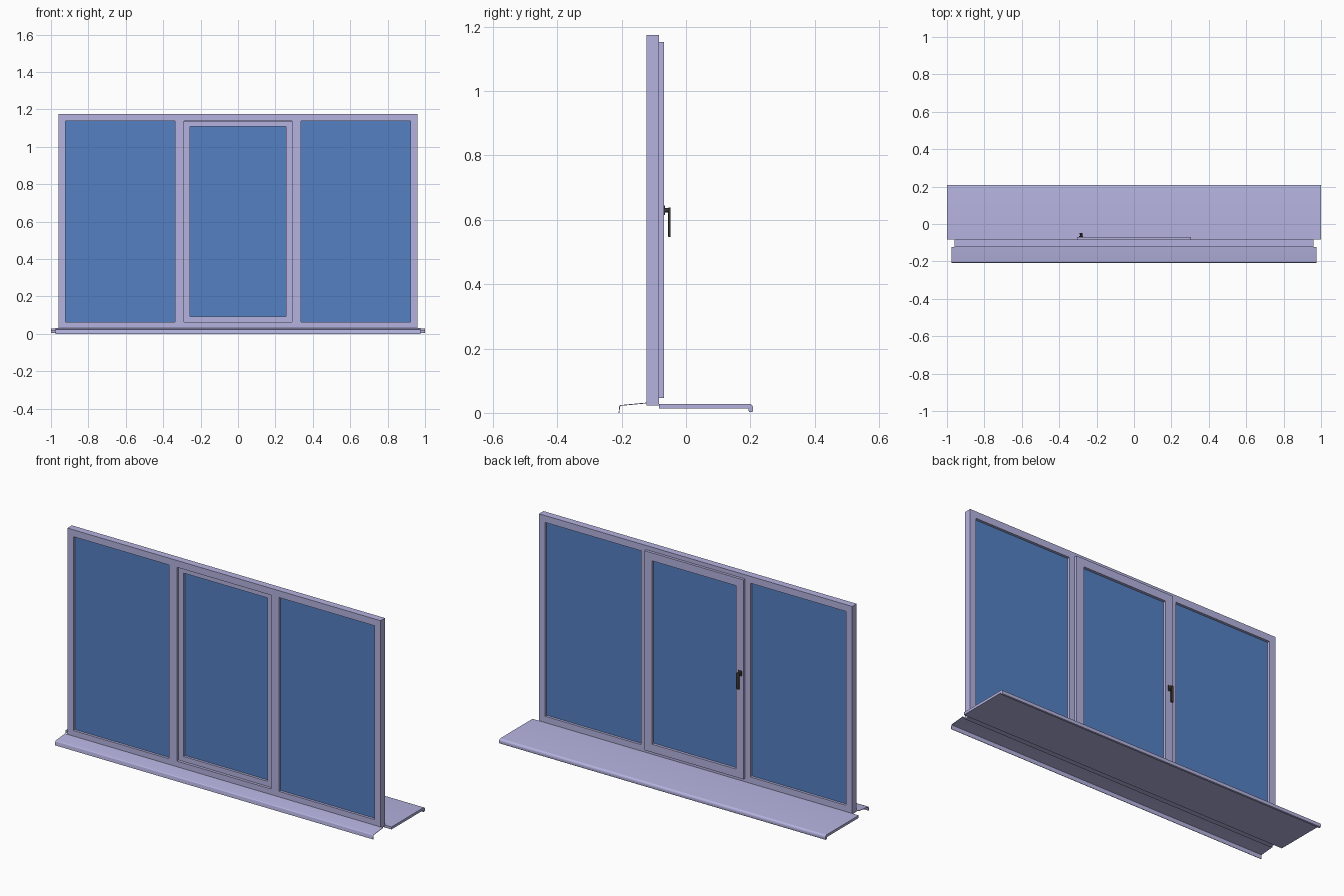
import bpy, bmesh
from math import sin, cos, pi, radians

if "Cube" in bpy.data.objects:
    bpy.data.objects.remove(bpy.data.objects["Cube"])


def material(name, rgb):
    m = bpy.data.materials.new(name)
    m.diffuse_color = (*rgb, 1)
    m.use_nodes = True
    m.node_tree.nodes["Principled BSDF"].inputs["Base Color"].default_value = m.diffuse_color
    return m


FRAME = material("pale_frame", (0.46, 0.45, 0.74))
GLASS = material("blue_glass", (0.09, 0.22, 0.55))
DARK = material("dark_metal", (0.045, 0.042, 0.04))


def finish(name, bm, mat, smooth=False):
    bmesh.ops.recalc_face_normals(bm, faces=bm.faces[:])
    me = bpy.data.meshes.new(name)
    bm.to_mesh(me)
    bm.free()
    me.materials.append(mat)
    ob = bpy.data.objects.new(name, me)
    bpy.context.collection.objects.link(ob)
    if smooth:
        bpy.ops.object.select_all(action='DESELECT')
        ob.select_set(True)
        bpy.context.view_layer.objects.active = ob
        bpy.ops.object.shade_smooth_by_angle(angle=radians(35))
    return ob


def plate(name, xs, zs, holes, y0, y1, mat=FRAME):
    """Flat xz plate cut into cells, with some cells left open, extruded in y."""
    bm = bmesh.new()
    v = [[bm.verts.new((x, y0, z)) for z in zs] for x in xs]
    for i in range(len(xs) - 1):
        for j in range(len(zs) - 1):
            if (i, j) not in holes:
                bm.faces.new((v[i][j], v[i + 1][j], v[i + 1][j + 1], v[i][j + 1]))
    r = bmesh.ops.extrude_face_region(bm, geom=bm.faces[:], use_keep_orig=True)
    moved = [g for g in r['geom'] if isinstance(g, bmesh.types.BMVert)]
    bmesh.ops.translate(bm, verts=moved, vec=(0, y1 - y0, 0))
    return finish(name, bm, mat)


def box(name, x, y, z, mat, bevel=0.0):
    bm = bmesh.new()
    bmesh.ops.create_cube(bm, size=1)
    for p in bm.verts:
        p.co = [(r[0] + r[1]) / 2 + c * (r[1] - r[0]) for r, c in zip((x, y, z), p.co)]
    if bevel:
        bmesh.ops.bevel(bm, geom=bm.edges[:], offset=bevel, segments=3,
                        profile=0.5, affect='EDGES')
    return finish(name, bm, mat, bool(bevel))


def extrude_x(name, profile, half, mat):
    """Closed yz profile swept along x."""
    bm = bmesh.new()
    ends = [[bm.verts.new((s * half, y, z)) for y, z in profile] for s in (-1, 1)]
    n = len(profile)
    for e in ends:
        bm.faces.new(e)
    for i in range(n):
        k = (i + 1) % n
        bm.faces.new((ends[0][i], ends[0][k], ends[1][k], ends[1][i]))
    return finish(name, bm, mat, True)


def arc(cy, cz, r, a0, a1, n=6):
    return [(cy + r * cos(radians(a0 + (a1 - a0) * i / n)),
             cz + r * sin(radians(a0 + (a1 - a0) * i / n))) for i in range(n + 1)]


# Fixed frame with two mullions and three openings
FY0, FY1 = -0.123, -0.084
plate("window_frame", [-0.96, -0.923, -0.336, -0.289, 0.289, 0.336, 0.923, 0.96],
      [0.023, 0.063, 1.137, 1.175], {(1, 1), (3, 1), (5, 1)}, FY0, FY1)

# Opening sash: body inside the opening and a flange lapping over the frame
plate("sash_body", [-0.288, -0.257, 0.257, 0.288], [0.064, 0.092, 1.108, 1.136],
      {(1, 1)}, -0.109, -0.084)
plate("sash_flange", [-0.304, -0.257, 0.257, 0.304], [0.047, 0.092, 1.108, 1.152],
      {(1, 1)}, -0.084, -0.069)

# Glass panes
for side, s in (("left", -1), ("right", 1)):
    box(f"{side}_glass", sorted((s * 0.336, s * 0.923)), (-0.109, -0.098),
        (0.063, 1.137), GLASS)
box("sash_glass", (-0.257, 0.257), (-0.095, -0.084), (0.092, 1.108), GLASS)

# Inner sill board with a rounded drop nose
inner = [(-0.084, 0.014), (-0.084, 0.028)]
inner += arc(0.196, 0.016, 0.012, 90, 0)
inner += arc(0.205, 0.006, 0.003, 0, -90, 3)
inner += arc(0.198, 0.006, 0.003, -90, -180, 3)
inner += [(0.195, 0.014)]
extrude_x("inner_sill", inner, 1.0, FRAME)

# Outer drip sill: thin sloping sheet with a folded front lip
outer = [(-0.122, 0.032)] + arc(-0.2015, 0.0185, 0.006, 95, 172)
outer += [(-0.2095, 0.0), (-0.207, 0.0)]
outer += arc(-0.2015, 0.0185, 0.0035, 172, 95) + [(-0.122, 0.0295)]
extrude_x("outer_sill", outer, 0.975, FRAME)

# Handle: rose plate, neck and hanging lever
HX = -0.283
box("handle_rose", (HX - 0.011, HX + 0.011), (-0.0695, -0.065), (0.615, 0.645), DARK, 0.0015)
bm = bmesh.new()
bmesh.ops.create_cone(bm, cap_ends=True, segments=20, radius1=0.007, radius2=0.007, depth=0.016)
for p in bm.verts:
    p.co = (HX + p.co.x, -0.059 + p.co.z, 0.630 + p.co.y)
finish("handle_neck", bm, DARK, True)
box("handle_lever", (HX - 0.008, HX + 0.008), (-0.0555, -0.0475), (0.547, 0.638), DARK, 0.0025)
